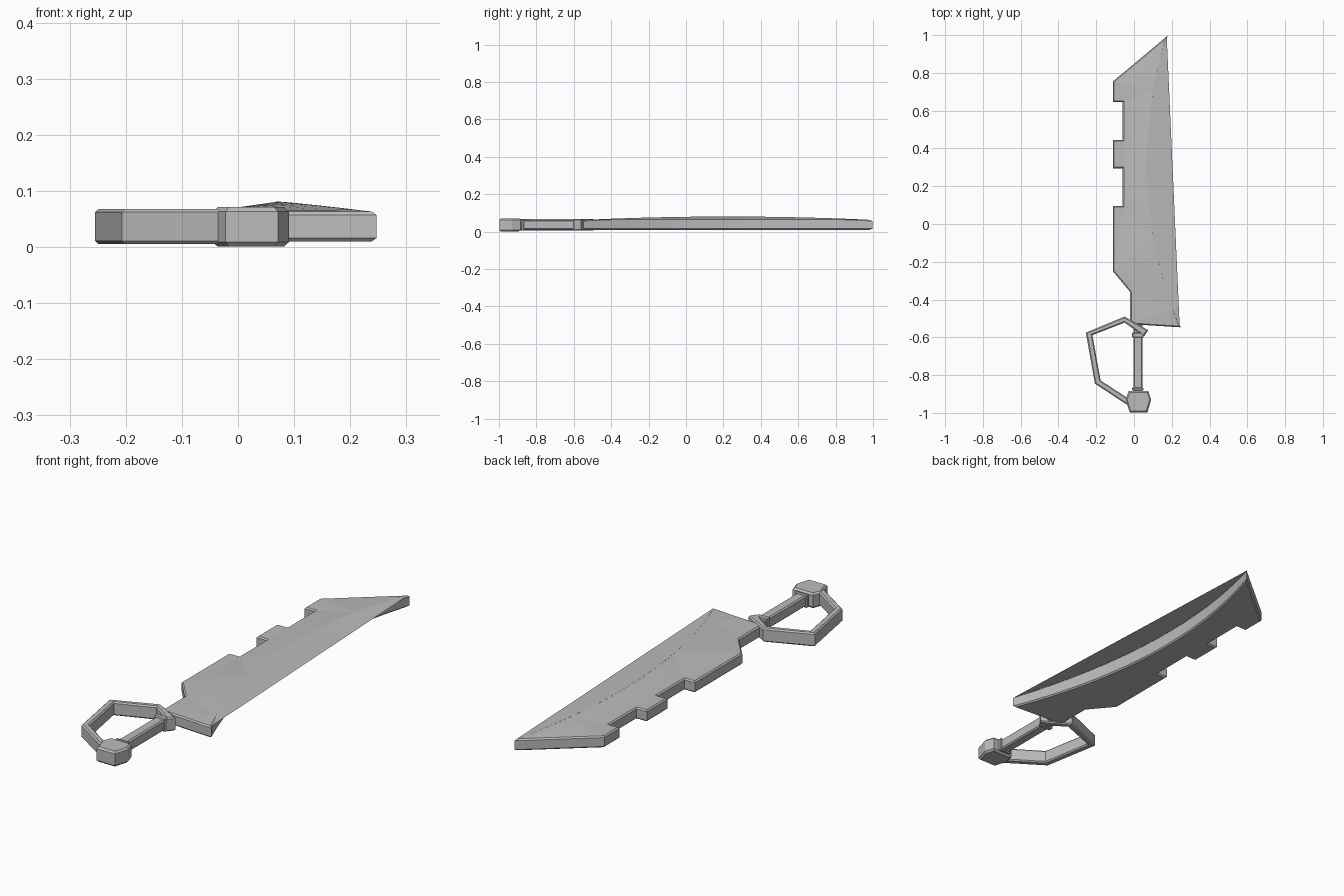
import bpy
import bmesh

cube = bpy.data.objects.get("Cube")
if cube:
    bpy.data.objects.remove(cube, do_unlink=True)

steel = bpy.data.materials.new("grey steel")
steel.use_nodes = True
GREY = (0.5, 0.5, 0.5, 1)
steel.diffuse_color = GREY
steel.node_tree.nodes["Principled BSDF"].inputs["Base Color"].default_value = GREY


def finish(name, bm):
    mesh = bpy.data.meshes.new(name)
    bm.to_mesh(mesh)
    bm.free()
    mesh.materials.append(steel)
    obj = bpy.data.objects.new(name, mesh)
    bpy.context.collection.objects.link(obj)
    return obj


def slab(name, outline, low, high, bevel, upright=False):
    """Extrude an outline between two heights (high may vary per point)."""
    bm = bmesh.new()
    n = len(outline)
    tops = high if isinstance(high, list) else [high] * n
    a = [bm.verts.new((x, y, low)) for x, y in outline]
    b = [bm.verts.new((x, y, z)) for (x, y), z in zip(outline, tops)]
    bm.faces.new(a)
    bm.faces.new(b)
    for i in range(n):
        j = (i + 1) % n
        bm.faces.new((a[i], a[j], b[j], b[i]))
    bmesh.ops.recalc_face_normals(bm, faces=bm.faces)
    rims = [e for e in bm.edges
            if upright or not (e.verts[0] in a) ^ (e.verts[1] in a)]
    bmesh.ops.bevel(bm, geom=rims, offset=bevel, segments=1,
                    affect='EDGES', clamp_overlap=True)
    bmesh.ops.triangulate(bm, faces=[f for f in bm.faces if len(f.verts) > 4])
    return finish(name, bm)


def box(name, x0, x1, y0, y1, z0, z1, bevel):
    return slab(name, [(x0, y0), (x1, y0), (x1, y1), (x0, y1)], z0, z1, bevel, True)


# Hollow cutting edge, bowed inward and raised toward its middle
TIP, HEEL = (0.178, 0.997), (0.247, -0.547)
STEPS, DEPTH, RISE, TOP = 16, 0.137, 0.018, 0.063
arc, arc_z, chord = [], [], []
for i in range(STEPS + 1):
    t = i / STEPS
    bow = 4 * t * (1 - t)
    x = HEEL[0] + (TIP[0] - HEEL[0]) * t
    y = HEEL[1] + (TIP[1] - HEEL[1]) * t
    chord.append((x - 0.005, y))
    arc.append((x - DEPTH * bow, y))
    arc_z.append(TOP + RISE * bow)

# Blade with a notched back
back = [(-0.112, 0.755)]
for y in (0.645, 0.295):
    back += [(-0.112, y), (-0.06, y), (-0.06, y - 0.2), (-0.112, y - 0.2)]
back += [(-0.112, -0.25), (-0.02, -0.36), (-0.02, -0.53)]
slab("blade", arc + back, 0.01, arc_z + [TOP] * len(back), 0.006)

# Thin sheet spanning the hollow of the cutting edge
bm = bmesh.new()
inner = [bm.verts.new((x - 0.006, y, z)) for (x, y), z in zip(arc, arc_z)][1:-1]
outer = [bm.verts.new((x, y, TOP - 0.001)) for x, y in chord][1:-1]
for i in range(len(inner) - 1):
    bm.faces.new((inner[i], outer[i], outer[i + 1], inner[i + 1]))
ends = [bm.verts.new((x - 0.005, y, TOP - 0.001)) for x, y in (HEEL, TIP)]
bm.faces.new((ends[0], outer[0], inner[0]))
bm.faces.new((ends[1], inner[-1], outer[-1]))
finish("edge_sheet", bm)

# Angular hand guard
guard_outer = [(0.075, -0.562), (-0.05, -0.49), (-0.255, -0.575),
               (-0.207, -0.845), (-0.02, -0.968)]
guard_inner = [(-0.02, -0.93), (-0.177, -0.828), (-0.22, -0.588),
               (-0.05, -0.522), (0.053, -0.595)]
slab("hand_guard", guard_outer + guard_inner, 0.005, 0.068, 0.006)

# Grip and its collars
box("grip", -0.003, 0.045, -0.9, -0.53, 0.011, 0.062, 0.006)
box("lower_collar", -0.01, 0.051, -0.882, -0.866, 0.006, 0.067, 0.004)
box("upper_collar", -0.01, 0.051, -0.602, -0.575, 0.006, 0.067, 0.004)

# Faceted pommel
slab("pommel", [(-0.028, -0.885), (0.076, -0.885), (0.091, -0.93),
                (0.071, -0.998), (-0.022, -0.998), (-0.045, -0.93)],
     0.001, 0.071, 0.008)
